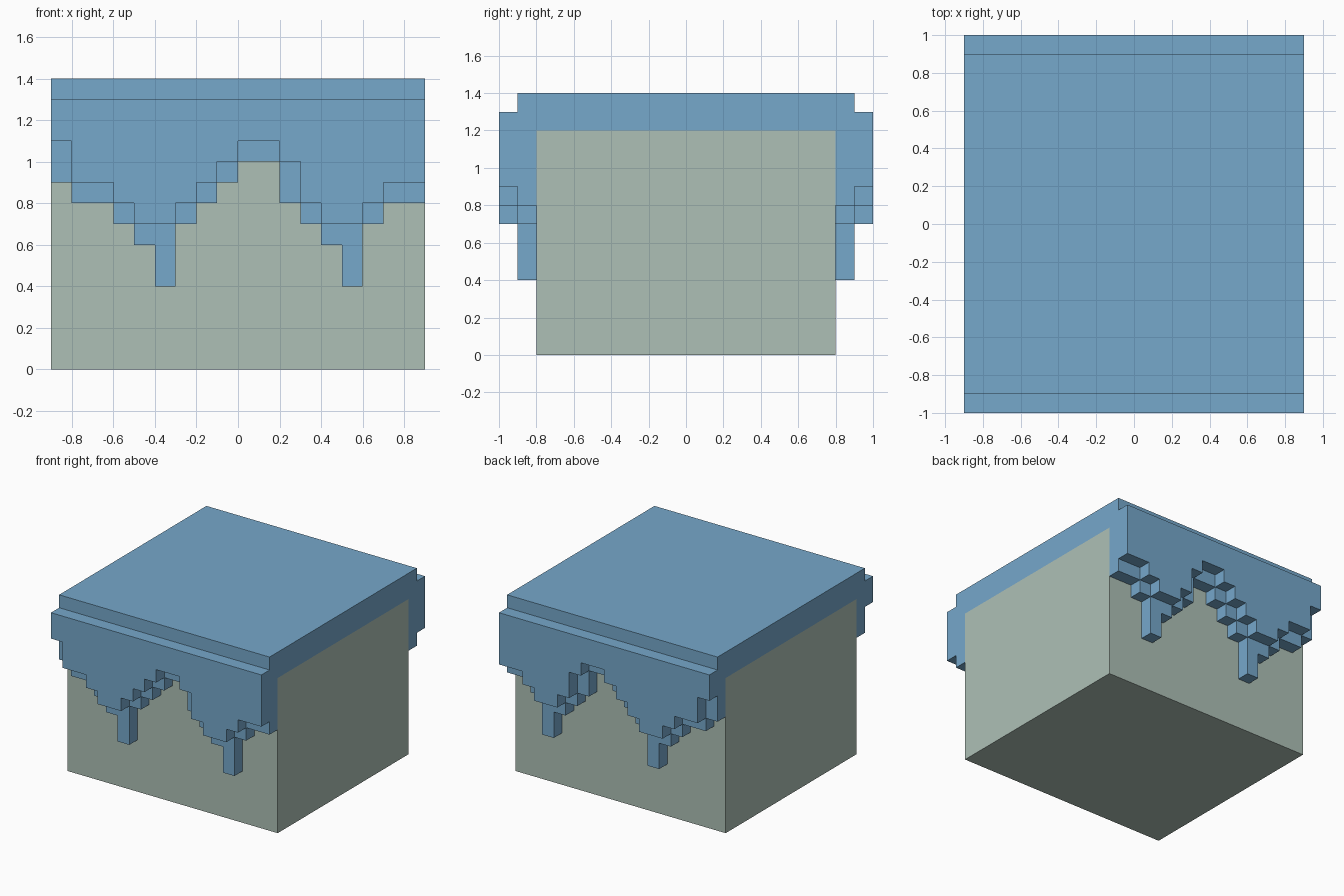
import bpy, bmesh, math

if "Cube" in bpy.data.objects:
    bpy.data.objects.remove(bpy.data.objects["Cube"])


def material(name, hex_rgb):
    def linear(c):
        c /= 255
        return c / 12.92 if c <= 0.04045 else ((c + 0.055) / 1.055) ** 2.4
    m = bpy.data.materials.new(name)
    m.diffuse_color = (*[linear(int(hex_rgb[i:i + 2], 16)) for i in (0, 2, 4)], 1)
    m.use_nodes = True
    m.node_tree.nodes["Principled BSDF"].inputs["Base Color"].default_value = m.diffuse_color
    return m


def add_object(name, bm, mat):
    bmesh.ops.recalc_face_normals(bm, faces=bm.faces)
    mesh = bpy.data.meshes.new(name)
    bm.to_mesh(mesh)
    bm.free()
    mesh.materials.append(mat)
    obj = bpy.data.objects.new(name, mesh)
    bpy.context.collection.objects.link(obj)
    return obj


# Body: plain block
bm = bmesh.new()
bmesh.ops.create_cube(bm, size=1)
for v in bm.verts:
    v.co = (v.co.x * 1.8, v.co.y * 1.6, (v.co.z + 0.5) * 1.2)
add_object("body_block", bm, material("pale sage", "AEC0B6"))

# Icing: stepped drips, lower edge per 0.1-wide column in tenths, left to right
INNER = [9, 8, 8, 7, 6, 4, 7, 8, 9, 10, 10, 8, 7, 6, 4, 7, 8, 8]
OUTER = [11, 9, 9, 8, 7, 7, 8, 9, 10, 11, 11, 10, 8, 7, 7, 8, 9, 9]
Y_BOUNDS = [-1.0, -0.9, -0.8, 0.8, 0.9, 1.0]


def filled(cell):
    i, j, k = cell
    if not (0 <= i < 18 and 0 <= j < 5):
        return False
    layer = abs(j - 2)                      # 0 top slab, 1 inner drip, 2 outer drip
    low = (12, INNER[i], OUTER[i])[layer]
    high = (14, 14, 13)[layer]
    return low <= k < high


bm = bmesh.new()
corners = {}


def corner(i, j, k):
    if (i, j, k) not in corners:
        corners[i, j, k] = bm.verts.new((i / 10 - 0.9, Y_BOUNDS[j], k / 10))
    return corners[i, j, k]


# Skin only the outside of the filled steps, then merge the flat areas
for cell in [(i, j, k) for i in range(18) for j in range(5) for k in range(4, 14)]:
    if not filled(cell):
        continue
    for axis in range(3):
        for side in (0, 1):
            neighbour = list(cell)
            neighbour[axis] += 2 * side - 1
            if filled(neighbour):
                continue
            quad = []
            for a, b in ((0, 0), (1, 0), (1, 1), (0, 1)):
                p = list(cell)
                p[axis] += side
                p[(axis + 1) % 3] += a
                p[(axis + 2) % 3] += b
                quad.append(corner(*p))
            bm.faces.new(quad)
bmesh.ops.recalc_face_normals(bm, faces=bm.faces)
bmesh.ops.dissolve_limit(bm, angle_limit=math.radians(1),
                         verts=bm.verts, edges=bm.edges)
add_object("dripping_icing", bm, material("soft blue", "76A8CB"))
